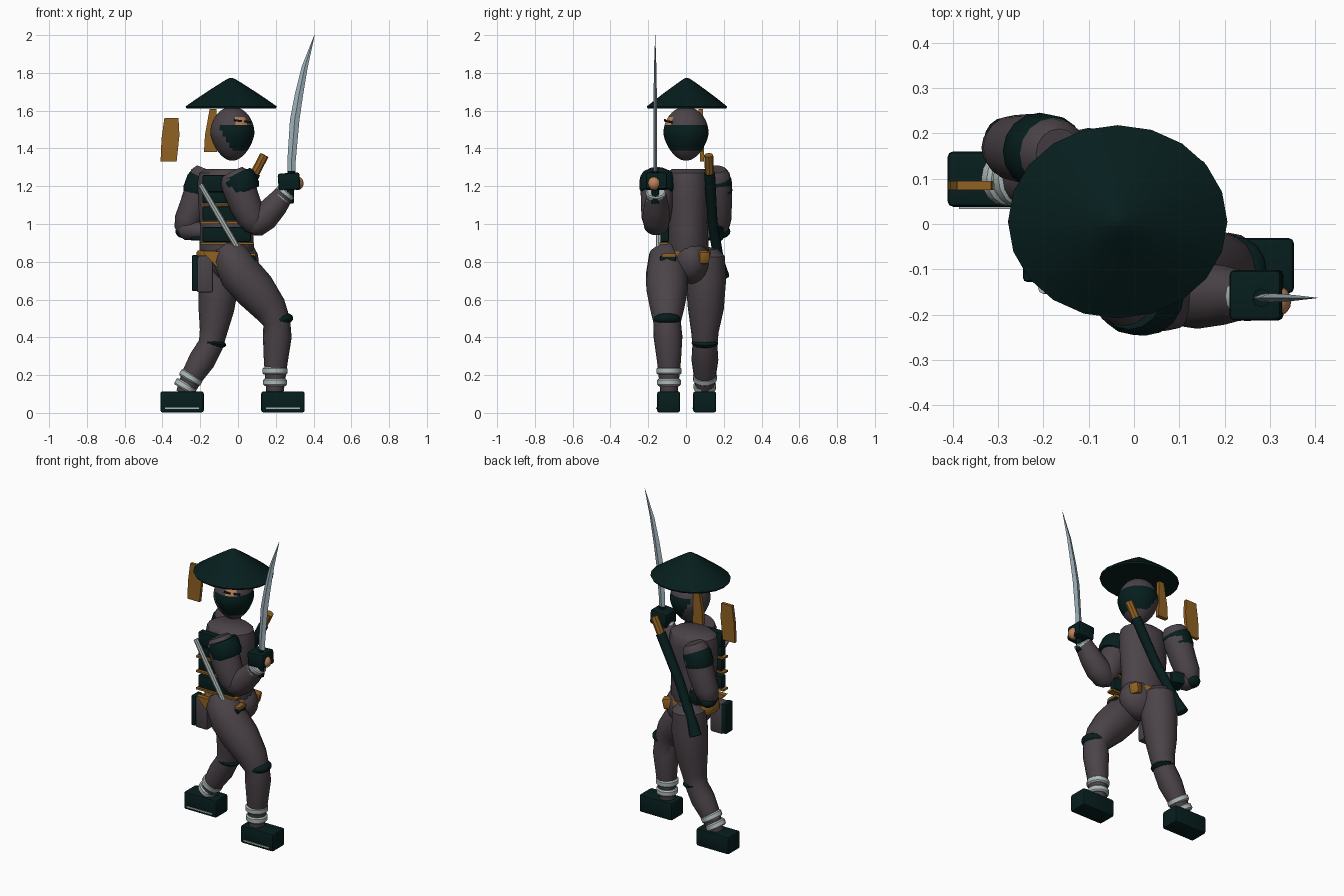
import bpy, bmesh, math
from mathutils import Vector

if "Cube" in bpy.data.objects:
    bpy.data.objects.remove(bpy.data.objects["Cube"])


def material(name, rgb):
    m = bpy.data.materials.new(name)
    m.use_nodes = True
    m.diffuse_color = (*rgb, 1)
    m.node_tree.nodes["Principled BSDF"].inputs["Base Color"].default_value = (*rgb, 1)
    return m


TEAL = material("dark_teal", (.002, .0125, .0125))
CLOTH = material("grey_cloth", (.07, .056, .064))
BROWN = material("ochre", (.28, .12, .016))
SKIN = material("skin", (.5, .22, .1))
STEEL = material("steel", (.33, .43, .48))
WRAP = material("pale_wrap", (.42, .48, .48))


def finish(name, bm, *mats, angle=40):
    bmesh.ops.recalc_face_normals(bm, faces=bm.faces)
    mesh = bpy.data.meshes.new(name)
    bm.to_mesh(mesh)
    bm.free()
    ob = bpy.data.objects.new(name, mesh)
    bpy.context.collection.objects.link(ob)
    for m in mats:
        mesh.materials.append(m)
    bpy.ops.object.select_all(action='DESELECT')
    ob.select_set(True)
    bpy.context.view_layer.objects.active = ob
    bpy.ops.object.shade_smooth_by_angle(angle=math.radians(angle))
    return ob


def tube(name, pts, mat, sides=16, flat=1.0, up=(0, 1, 0)):
    """Loft rings of given radius (x, y, z, r) along a path."""
    bm = bmesh.new()
    rings = []
    for i, p in enumerate(pts):
        a, b = Vector(pts[max(i - 1, 0)][:3]), Vector(pts[min(i + 1, len(pts) - 1)][:3])
        t = (b - a).normalized()
        u = Vector(up).cross(t).normalized()
        v = t.cross(u)
        rings.append([bm.verts.new(Vector(p[:3]) + p[3] * (u * math.cos(k) + v * flat * math.sin(k)))
                      for k in (2 * math.pi * j / sides for j in range(sides))])
    for a, b in zip(rings, rings[1:]):
        for j in range(sides):
            k = (j + 1) % sides
            bm.faces.new((a[j], a[k], b[k], b[j]))
    bm.faces.new(rings[0])
    bm.faces.new(rings[-1])
    return finish(name, bm, mat)


def box(name, center, size, mat, rot=(0, 0, 0), bevel=0):
    bm = bmesh.new()
    bmesh.ops.create_cube(bm, size=1)
    bmesh.ops.scale(bm, vec=size, verts=bm.verts)
    if bevel:
        bmesh.ops.bevel(bm, geom=bm.edges[:], offset=bevel, segments=2, affect='EDGES', profile=.5)
    ob = finish(name, bm, mat)
    ob.location = center
    ob.rotation_euler = [math.radians(r) for r in rot]
    return ob


def ball(name, center, size, mat, tilt=0):
    bm = bmesh.new()
    bmesh.ops.create_uvsphere(bm, u_segments=16, v_segments=10, radius=1)
    bmesh.ops.scale(bm, vec=size, verts=bm.verts)
    ob = finish(name, bm, mat)
    ob.location = center
    ob.rotation_euler.y = math.radians(tilt)
    return ob


def plate(name, outline, y, depth, mat):
    """Extrude an outline in the xz plane along y."""
    bm = bmesh.new()
    f = bm.faces.new([bm.verts.new((x, y - depth / 2, z)) for x, z in outline])
    r = bmesh.ops.extrude_face_region(bm, geom=[f])
    bmesh.ops.translate(bm, vec=(0, depth, 0), verts=[v for v in r["geom"] if isinstance(v, bmesh.types.BMVert)])
    return finish(name, bm, mat, angle=20)


def cuff(name, a, b, r, mat):
    """Short band from a to b with softened rims."""
    a, b = Vector(a), Vector(b)
    tube(name, [(*a.lerp(b, t), r * s) for t, s in ((0, .88), (.2, 1), (.8, 1), (1, .88))], mat)


# Straw hat, a little deeper than it is wide
tube("hat", [(-.036, .005, z, r) for z, r in
             ((1.612, .236), (1.622, .242), (1.66, .188), (1.7, .128), (1.75, .05), (1.768, .02), (1.774, .004))],
     TEAL, 20, flat=.88)

# Head: hood, wrapped mask and eye opening by height and direction
bm = bmesh.new()
bmesh.ops.create_uvsphere(bm, u_segments=40, v_segments=28, radius=1)
for f in bm.faces:
    c = f.calc_center_median()
    az = math.degrees(math.atan2(c.y, c.x))
    if -.62 < c.z < .3 and abs(az) < 115 + 40 * c.z:
        f.material_index = 1
    if .3 < c.z < .62 and -82 < az < -42:
        f.material_index = 2
for v in bm.verts:
    taper = 1 - .2 * max(0, -v.co.z)
    v.co.x *= .117 * taper
    v.co.y *= .12 * taper
    v.co.z *= .143
head = finish("head", bm, CLOTH, TEAL, SKIN)
head.location = (-.03, 0, 1.478)
for x, y, z, turn in ((.0, -.109, 1.547, 12), (.052, -.086, 1.541, 38)):
    box("eye", (x, y, z), (.04, .008, .01), TEAL, (0, 8, turn))

# Head ribbons
plate("hanging_ribbon", [(-.15, 1.61), (-.115, 1.61), (-.11, 1.38), (-.18, 1.38), (-.175, 1.47)], .078, .025, BROWN)
plate("loose_ribbon", [(-.39, 1.56), (-.315, 1.56), (-.31, 1.47), (-.325, 1.33), (-.41, 1.33), (-.405, 1.45)],
      .085, .02, BROWN)

# Torso, pelvis and belt
tube("torso", [(-.06, .01, .82, .13), (-.06, .01, .86, .145), (-.06, .01, .97, .14), (-.06, .01, 1.1, .15),
               (-.06, .01, 1.22, .155), (-.06, .01, 1.27, .145), (-.06, .01, 1.29, .115)],
     CLOTH, flat=.76)
ball("pelvis", (-.02, .025, .805), (.13, .1, .122), CLOTH)
tube("belt", [(-.07, .01, .8, .143), (-.07, .01, .81, .149), (-.07, .01, .85, .149), (-.07, .01, .86, .143)],
     BROWN, flat=.86)
plate("belt_point", [(-.19, .855), (-.02, .855), (-.11, .77)], -.135, .03, BROWN)
box("belt_knot", (.06, .09, .825), (.06, .06, .068), BROWN, (0, 12, 20), .012)

# Layered chest armour with ochre trims
for z, h in ((1.215, .09), (1.14, .06), (1.055, .075), (.945, .08)):
    box("chest_plate", (-.06, -.113, z), (.255, .045, h), TEAL, bevel=.008)
for z in (1.1, 1.007, .897):
    box("chest_trim", (-.057, -.118, z), (.282, .045, .012), BROWN)

# Thin diagonal rod across the chest
tube("chest_rod", [(-.2, -.14, 1.21, .014), (-.1, -.143, 1.04, .017), (.0, -.145, .87, .015)], WRAP, 8)

# Hip pouches
box("pouch", (-.175, -.088, .735), (.085, .07, .195), CLOTH, bevel=.01)
box("pouch_back", (-.227, -.09, .74), (.035, .075, .19), TEAL, bevel=.008)
box("small_pouch", (.07, -.095, .8), (.045, .085, .065), TEAL, bevel=.008)
box("small_pouch_flap", (.072, -.09, .835), (.045, .075, .02), BROWN, bevel=.005)

# Legs
tube("left_leg", [(-.08, -.1, .885, .045), (-.05, -.1, .84, .095), (.01, -.1, .74, .112), (.09, -.1, .65, .11),
                  (.17, -.1, .55, .09), (.205, -.1, .48, .073), (.208, -.095, .4, .076), (.2, -.09, .27, .063),
                  (.195, -.09, .1, .045)], CLOTH)
tube("right_leg", [(-.09, .105, .87, .06), (-.095, .105, .83, .1), (-.1, .105, .7, .107), (-.115, .105, .55, .095),
                   (-.13, .1, .43, .073), (-.145, .1, .36, .066), (-.19, .1, .28, .071), (-.245, .1, .19, .058),
                   (-.285, .1, .1, .045)], CLOTH)
ball("left_knee_pad", (.222, -.1, .495), (.071, .073, .036), TEAL, -8)
ball("right_knee_pad", (-.133, .1, .37), (.071, .071, .027), TEAL, 10)
for z, r in ((.222, .066), (.162, .063)):
    cuff("left_ankle_wrap", (.196, -.09, z - .02), (.196, -.09, z + .02), r, WRAP)
for x, z, r in ((-.25, .187, .064), (-.279, .14, .06)):
    cuff("right_ankle_wrap", (x - .01, .1, z - .017), (x + .01, .1, z + .017), r, WRAP)

# Shoes with a pale sole line
for side, x, y in (("left", .238, -.092), ("right", -.296, .099)):
    box(side + "_shoe", (x, y, .058), (.23, .122, .112), TEAL, bevel=.012)
    box(side + "_sole_line", (x, y - .063, .025), (.18, .005, .008), WRAP)

# Left arm, raised and holding the sword
tube("left_upper_arm", [(-.03, -.148, 1.275, .06), (-.015, -.15, 1.245, .084), (.01, -.152, 1.18, .088),
                        (.04, -.155, 1.1, .084), (.075, -.157, 1.03, .078), (.095, -.157, .985, .062),
                        (.105, -.157, .955, .03)], CLOTH)
tube("left_forearm", [(.06, -.157, .965, .035), (.085, -.157, .99, .066), (.14, -.157, 1.035, .074),
                      (.2, -.157, 1.1, .065), (.255, -.157, 1.17, .05)], CLOTH)
cuff("left_shoulder_band", (-.01, -.15, 1.262), (.035, -.153, 1.165), .094, TEAL)
for x, z in ((.228, 1.135), (.25, 1.163)):
    cuff("left_wrist_wrap", (x - .009, -.16, z - .011), (x + .009, -.16, z + .011), .054, WRAP)
box("left_glove", (.27, -.157, 1.225), (.115, .112, .09), TEAL, (0, -4, 0), .012)
ball("left_fingers", (.315, -.17, 1.215), (.032, .034, .036), SKIN)

# Right arm, drawn back and bent behind the waist
tube("right_upper_arm", [(-.165, .155, 1.29, .055), (-.175, .155, 1.265, .076), (-.195, .16, 1.2, .082),
                         (-.23, .165, 1.1, .078), (-.265, .168, 1.02, .072), (-.28, .168, .97, .058),
                         (-.285, .168, .935, .025)], CLOTH)
tube("right_forearm", [(-.31, .16, .965, .035), (-.28, .155, .97, .055), (-.22, .14, .965, .052),
                       (-.14, .1, .96, .04)], CLOTH, up=(0, 0, 1))
cuff("right_shoulder_band", (-.18, .156, 1.255), (-.218, .163, 1.15), .084, TEAL)
ball("right_elbow_pad", (-.285, .183, .96), (.046, .052, .036), TEAL)
box("right_glove", (-.195, .14, .95), (.085, .1, .075), TEAL, (0, 0, -20), .012)

# Curved sword, diamond in section
tube("sword_blade", [(.282, -.163, 1.25, .021), (.283, -.163, 1.33, .022), (.3, -.163, 1.55, .025),
                     (.322, -.163, 1.68, .022), (.353, -.163, 1.83, .016), (.405, -.163, 2, .001)],
     STEEL, 4, flat=.4)
tube("sword_grip", [(.275, -.163, 1.11, .02), (.282, -.163, 1.28, .02)], TEAL, 8)

# Scabbard slung across the back
tube("scabbard", [(.09, .125, 1.27, .03), (-.05, .14, 1.01, .028), (-.165, .175, .8, .028),
                  (-.205, .195, .72, .036)], TEAL, 10)
tube("scabbard_handle", [(.085, .125, 1.26, .024), (.14, .12, 1.365, .024)], BROWN, 8)
